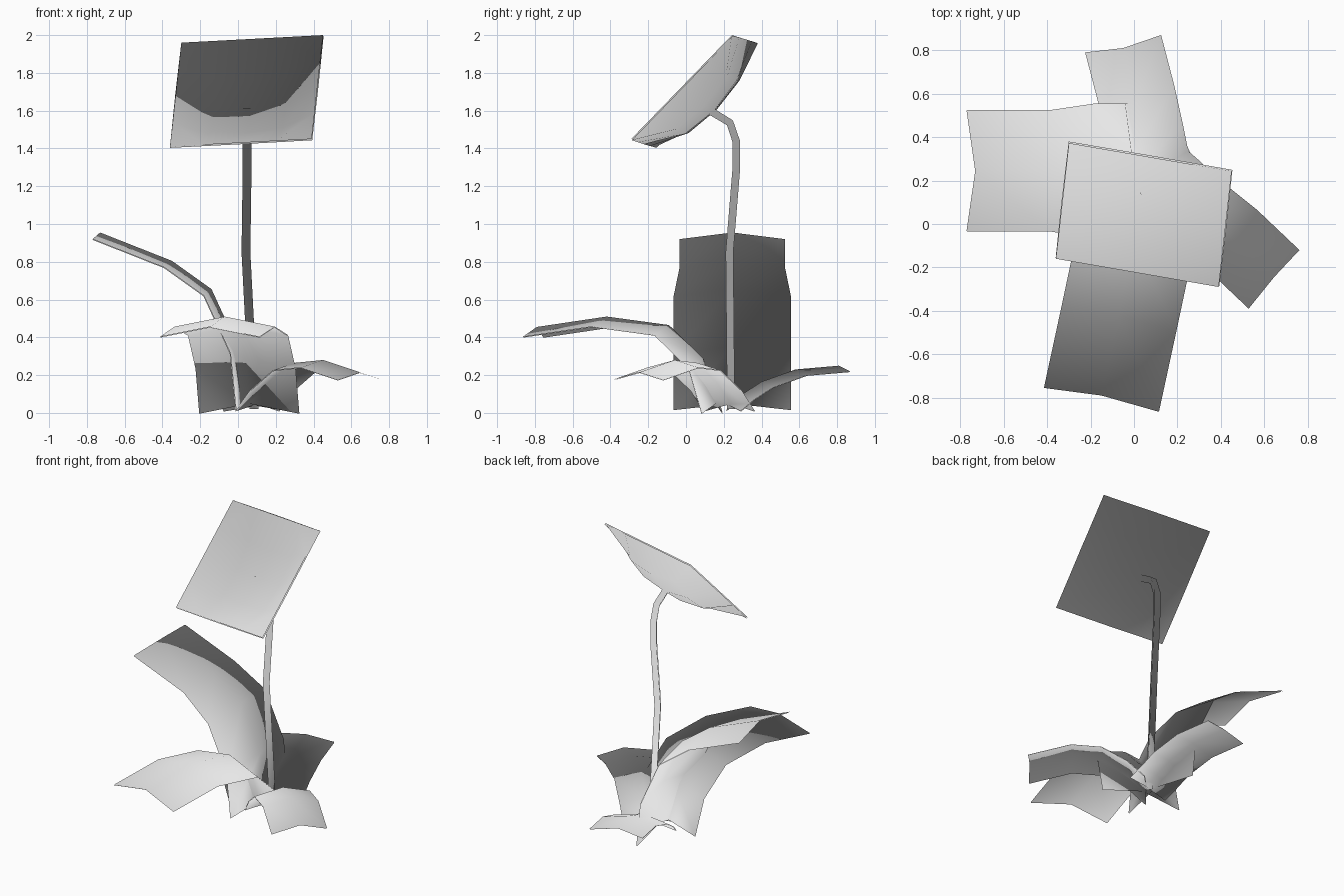
import bpy, bmesh, math
from mathutils import Vector

cube = bpy.data.objects.get("Cube")
if cube:
    bpy.data.objects.remove(cube)

# One pale grey for the whole plant
grey = bpy.data.materials.new("pale_grey")
grey.use_nodes = True
colour = (0.8, 0.8, 0.8, 1)
grey.diffuse_color = colour
grey.node_tree.nodes["Principled BSDF"].inputs["Base Color"].default_value = colour

# Foliage shading: every normal points away from the root
ROOT = Vector((0.03, 0.1, -0.12))


def add_object(name, bm):
    mesh = bpy.data.meshes.new(name)
    bm.to_mesh(mesh)
    bm.free()
    mesh.materials.append(grey)
    for poly in mesh.polygons:
        poly.use_smooth = True
    mesh.normals_split_custom_set_from_vertices(
        [(v.co - ROOT).normalized() for v in mesh.vertices])
    obj = bpy.data.objects.new(name, mesh)
    bpy.context.collection.objects.link(obj)


def sheet(name, rows, gap=0.004):
    """Card through rows of points, with an upper and a lower skin."""
    bm = bmesh.new()
    grid = [[bm.verts.new(p) for p in row] for row in rows]
    for a, b in zip(grid, grid[1:]):
        for i in range(len(a) - 1):
            bm.faces.new((a[i], a[i + 1], b[i + 1], b[i]))
    bm.normal_update()
    if sum(f.normal.z * f.calc_area() for f in bm.faces) < 0:
        bmesh.ops.reverse_faces(bm, faces=bm.faces[:])
    bm.normal_update()
    lower = {v: bm.verts.new(v.co - v.normal * gap) for v in bm.verts[:]}
    for face in bm.faces[:]:
        bm.faces.new([lower[v] for v in reversed(face.verts)])
    add_object(name, bm)


def leaf(name, midrib, across, sag, widths=(1, 1, 1, 1, 1)):
    """Card leaf: raised midrib, both side edges shifted by sag."""
    across, sag = Vector(across), Vector(sag)
    rows = []
    for point, width in zip(midrib, widths):
        p = Vector(point)
        rows.append([p - across * width + sag, p, p + across * width + sag])
    sheet(name, rows)


# Leaves, midrib points from base to tip
leaf("tall_leaf",
     [(0.03, 0.245, 0.05), (0, 0.245, 0.35), (-0.14, 0.245, 0.655),
      (-0.35, 0.245, 0.805), (-0.73, 0.245, 0.955)],
     (0, 0.31, 0), (-0.04, 0, -0.035), (1, 1, 1, 0.9, 0.9))
leaf("front_leaf",
     [(0.06, 0.16, 0.05), (0.04, 0.09, 0.29), (0, -0.09, 0.465),
      (-0.07, -0.42, 0.51), (-0.15, -0.79, 0.455)],
     (0.265, -0.055, 0), (0, -0.02, -0.053))
leaf("short_leaf",
     [(0.1, 0.24, 0.05), (0.18, 0.17, 0.16), (0.3, 0.06, 0.265),
      (0.45, -0.06, 0.28), (0.645, -0.245, 0.215)],
     (0.117, 0.135, 0), (0, -0.01, -0.04))
leaf("back_leaf",
     [(0.1, 0.23, 0.04), (0.07, 0.3, 0.1), (0.05, 0.4, 0.165),
      (0.01, 0.58, 0.23), (-0.05, 0.81, 0.25)],
     (0.175, 0.04, 0), (0, 0.02, -0.03))

# Flower head: square card dished away from its face
low_left = Vector((-0.36, -0.16, 1.41))
side = Vector((0.75, -0.13, 0.04))
rise = Vector((0.06, 0.533, 0.55))
down = rise.cross(side).normalized()
dish = (0, 0.83, 1, 0.83, 0)
sheet("flower_head",
      [[low_left + side * u / 4 + rise * v / 4 + down * 0.144 * dish[u] * dish[v]
        for u in range(5)] for v in range(5)], 0.008)

# Stem: three-sided tube bending forward into the head
path = [Vector(p) for p in
        [(0.085, 0.245, 0.02), (0.042, 0.237, 0.85), (0.048, 0.272, 1.28),
         (0.048, 0.272, 1.44), (0.05, 0.238, 1.54), (0.05, 0.135, 1.603)]]
bm = bmesh.new()
rings = []
for i, p in enumerate(path):
    along = (path[min(i + 1, len(path) - 1)] - path[max(i - 1, 0)]).normalized()
    x_dir = Vector((1, 0, 0))
    y_dir = along.cross(x_dir).normalized()
    angles = [math.radians(30 + 120 * k) for k in range(3)]
    rings.append([bm.verts.new(p + (x_dir * math.cos(a) + y_dir * math.sin(a)) * 0.027)
                  for a in angles])
for a, b in zip(rings, rings[1:]):
    for k in range(3):
        n = (k + 1) % 3
        bm.faces.new((a[k], a[n], b[n], b[k]))
bm.faces.new(rings[-1])
bm.faces.new(rings[0][::-1])
bmesh.ops.recalc_face_normals(bm, faces=bm.faces[:])
add_object("stem", bm)
